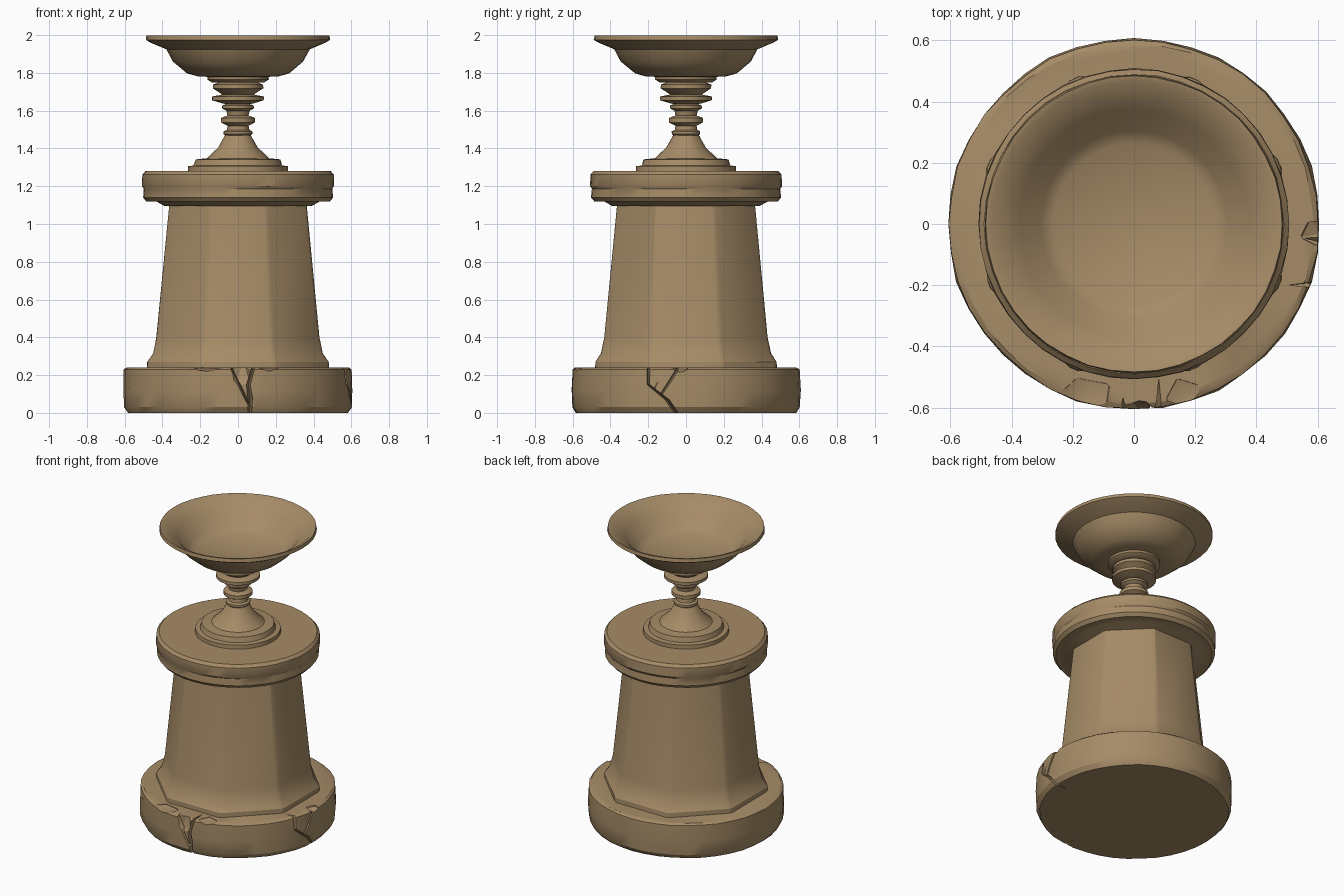
import bpy, bmesh, math, random
from mathutils import Matrix

if "Cube" in bpy.data.objects:
    bpy.data.objects.remove(bpy.data.objects["Cube"])

random.seed(4)
stone = bpy.data.materials.new("weathered_sandstone")
stone.diffuse_color = (0.38, 0.26, 0.135, 1)
stone.use_nodes = True
stone.node_tree.nodes["Principled BSDF"].inputs["Base Color"].default_value = stone.diffuse_color


def make_object(name, bm):
    bmesh.ops.recalc_face_normals(bm, faces=bm.faces)
    me = bpy.data.meshes.new(name)
    bm.to_mesh(me)
    bm.free()
    me.materials.append(stone)
    ob = bpy.data.objects.new(name, me)
    bpy.context.collection.objects.link(ob)
    return ob


def smooth(ob, angle=35):
    bpy.ops.object.select_all(action='DESELECT')
    ob.select_set(True)
    bpy.context.view_layer.objects.active = ob
    bpy.ops.object.shade_smooth_by_angle(angle=math.radians(angle))


def sweep(bm, rings):
    """Skin a list of vertex rings and cap both ends."""
    n = len(rings[0])
    for lo, hi in zip(rings, rings[1:]):
        for i in range(n):
            j = (i + 1) % n
            bm.faces.new((lo[i], lo[j], hi[j], hi[i]))
    bm.faces.new(rings[0])
    bm.faces.new(rings[-1])


def circle(n):
    return [2 * math.pi * i / n for i in range(n)]


def lathe(name, profile, angles, scale=1.0, wear=0.002):
    """Sweep (radius, height) points around z, with slight wear."""
    bm = bmesh.new()
    rings = []
    for r, z in profile:
        ring = []
        for a in angles:
            k = r * scale + random.uniform(-wear, wear * 0.4)
            ring.append(bm.verts.new((k * math.cos(a), k * math.sin(a), z)))
        rings.append(ring)
    sweep(bm, rings)
    return make_object(name, bm)


def crack(name, path, depth, turn):
    """V-shaped groove following (x, z) points on the slab's side."""
    bm = bmesh.new()
    rings = []
    for x, z in path:
        w = random.uniform(0.012, 0.021)
        rings.append([bm.verts.new(p) for p in
                      ((x - w, -0.65, z), (x + w, -0.65, z), (x, depth - 0.605, z))])
    sweep(bm, rings)
    bm.transform(Matrix.Rotation(turn, 4, 'Z'))
    return make_object(name, bm)


def chip(name, centre, size, turn):
    """Rough lump used to break stone away."""
    bm = bmesh.new()
    bmesh.ops.create_icosphere(bm, subdivisions=1, radius=1)
    for v in bm.verts:
        v.co *= random.uniform(0.85, 1.15)
    place = (Matrix.Rotation(turn, 4, 'Z') @ Matrix.Translation(centre)
             @ Matrix.Diagonal((*size, 1)))
    bm.transform(place)
    return make_object(name, bm)


# round base slab
base = lathe("base_slab", [(0.585, 0), (0.605, 0.03), (0.61, 0.12), (0.605, 0.23), (0.588, 0.24)],
             circle(40), wear=0.005)

# cracks and broken stone on the front and right of the base
R = math.pi / 2
cutters = [
    crack("crack_a", [(0.09, 0.27), (0.055, 0.15), (0.065, 0.08), (0.06, -0.03)], 0.1, 0),
    crack("crack_b", [(-0.05, 0.27), (0.055, 0.05)], 0.04, 0),
    crack("crack_c", [(-0.2, 0.27), (-0.2, 0.15), (-0.1, 0.07), (-0.03, -0.03)], 0.1, R),
    crack("crack_d", [(-0.02, 0.27), (-0.13, 0.1)], 0.05, R),
    chip("chip_a", (0.01, -0.63, 0.22), (0.07, 0.06, 0.12), 0),
    chip("chip_b", (-0.16, -0.57, 0.25), (0.1, 0.08, 0.03), 0),
    chip("chip_c", (0.16, -0.57, 0.25), (0.07, 0.08, 0.03), 0),
    chip("chip_d", (-0.03, -0.61, 0.25), (0.05, 0.07, 0.04), R),
    chip("chip_e", (-0.15, -0.63, 0.16), (0.05, 0.05, 0.06), R),
]
for c in cutters:
    m = base.modifiers.new(c.name, 'BOOLEAN')
    m.operation = 'DIFFERENCE'
    m.solver = 'EXACT'
    m.object = c
dg = bpy.context.evaluated_depsgraph_get()
carved = bpy.data.meshes.new_from_object(base.evaluated_get(dg))
base.modifiers.clear()
base.data = carved
for c in cutters:
    bpy.data.objects.remove(c)
smooth(base, 30)

# tapered octagonal column with softened corners and flared foot
half = math.radians(1.8)
corners = [math.radians(22.5 + 45 * k) + s for k in range(8) for s in (-half, half)]
column = lathe("octagonal_column",
               [(0.482, 0.235), (0.48, 0.27), (0.45, 0.315), (0.432, 0.4), (0.363, 1.12)],
               corners, scale=1 / math.cos(math.radians(22.5) - half))
smooth(column, 25)

# round cap slab with stepped underside and a faint side groove
cap = lathe("cap_slab", [(0.39, 1.095), (0.43, 1.118), (0.485, 1.118), (0.504, 1.14),
                         (0.5, 1.186), (0.509, 1.2), (0.507, 1.262), (0.49, 1.28)], circle(40))
smooth(cap)

# stepped foot and flared stem of the urn
foot = lathe("urn_foot", [(0.267, 1.275), (0.265, 1.306), (0.235, 1.31), (0.225, 1.342),
                          (0.165, 1.348), (0.105, 1.405), (0.066, 1.475)], circle(32))
smooth(foot)

# turned stem: each bead is (neck radius below, bead radius, centre height, half height)
turned = []
for neck, r, z, h in [(0.06, 0.076, 1.483, 0.015), (0.056, 0.09, 1.55, 0.024),
                      (0.062, 0.084, 1.62, 0.015), (0.084, 0.137, 1.665, 0.02),
                      (0.108, 0.134, 1.728, 0.02), (0.138, 0.163, 1.775, 0.02)]:
    turned += [(neck, z - h - 0.006), (r, z - h * 0.5), (r, z + h * 0.5), (neck, z + h)]
stem = lathe("turned_stem", turned, circle(28), wear=0.001)
smooth(stem)

# hollow bowl with rolled rim: outside going up, then inside going down
outside = [(0.14, 1.778), (0.215, 1.782), (0.27, 1.797), (0.345, 1.86), (0.38, 1.925),
           (0.463, 1.96), (0.489, 1.975), (0.485, 1.998)]
inside = [(0.468, 1.995), (0.375, 1.93), (0.305, 1.845), (0.265, 1.822), (0.03, 1.805)]
bowl = lathe("bowl", outside + inside, circle(40))
smooth(bowl)
